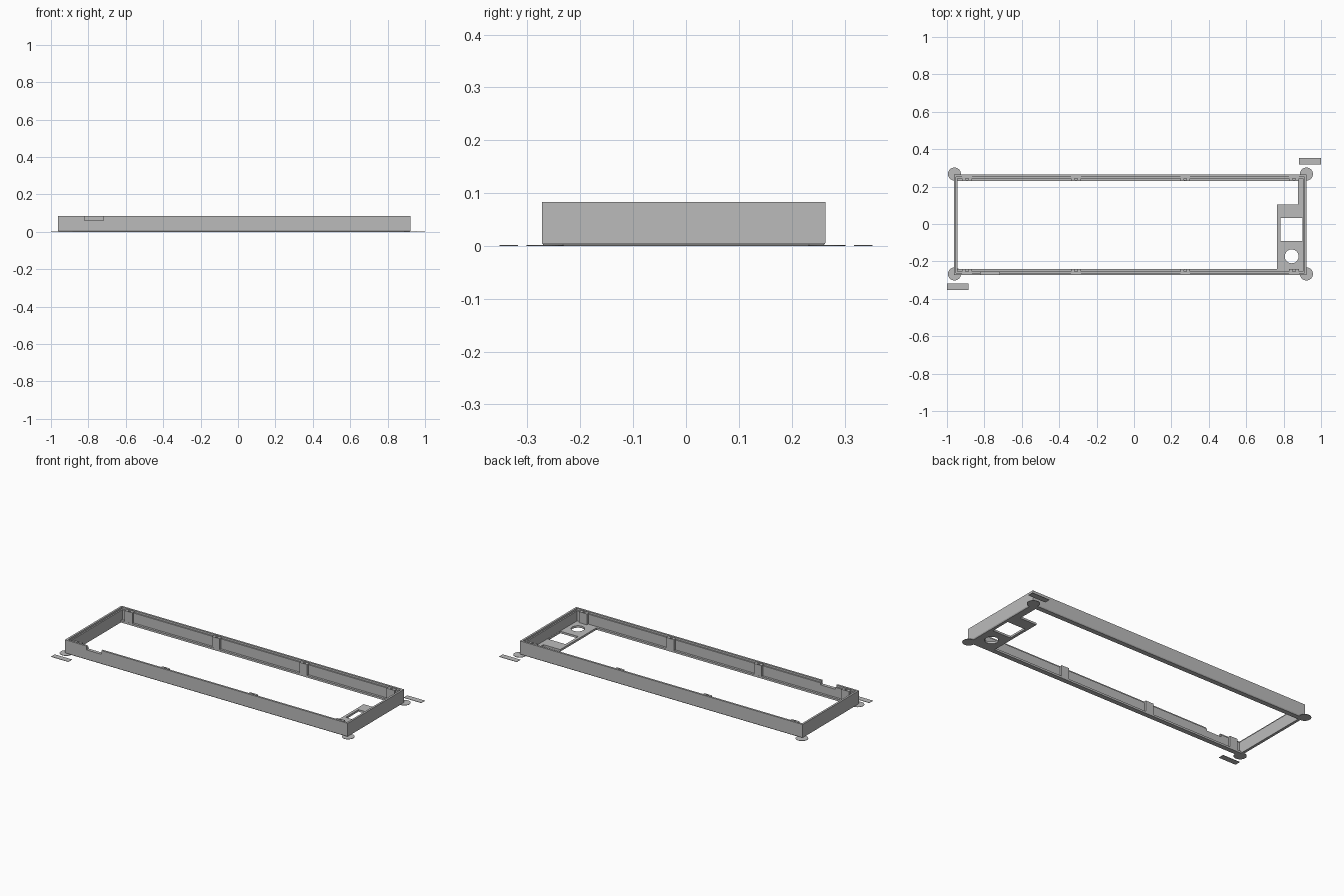
import bpy, bmesh, math

if "Cube" in bpy.data.objects:
    bpy.data.objects.remove(bpy.data.objects["Cube"])

grey = bpy.data.materials.new("plain_grey")
grey.diffuse_color = (0.5, 0.5, 0.5, 1)
grey.use_nodes = True
grey.node_tree.nodes["Principled BSDF"].inputs["Base Color"].default_value = grey.diffuse_color

X0, X1, Y0, Y1, H = -0.963, 0.923, -0.273, 0.264, 0.083
WALL, INNER = 0.020, 0.033      # wall thickness, inner edge of the long flanges


def finish(name, bm):
    bmesh.ops.recalc_face_normals(bm, faces=bm.faces)
    me = bpy.data.meshes.new(name)
    bm.to_mesh(me)
    bm.free()
    ob = bpy.data.objects.new(name, me)
    bpy.context.collection.objects.link(ob)
    me.materials.append(grey)
    return ob


def prism(name, pts, z0, z1):
    bm = bmesh.new()
    f = bm.faces.new([bm.verts.new((x, y, z0)) for x, y in pts])
    r = bmesh.ops.extrude_face_region(bm, geom=[f])
    verts = [v for v in r["geom"] if isinstance(v, bmesh.types.BMVert)]
    bmesh.ops.translate(bm, verts=verts, vec=(0, 0, z1 - z0))
    return finish(name, bm)


def box(name, x0, x1, y0, y1, z0, z1):
    return prism(name, [(x0, y0), (x1, y0), (x1, y1), (x0, y1)], z0, z1)


def disc(name, x, y, r, z0, z1, n=32):
    pts = [(x + r * math.cos(2 * math.pi * i / n), y + r * math.sin(2 * math.pi * i / n))
           for i in range(n)]
    return prism(name, pts, z0, z1)


def cut(ob, cutter):
    m = ob.modifiers.new("cut", "BOOLEAN")
    m.operation, m.solver, m.object = "DIFFERENCE", "EXACT", cutter
    bpy.context.view_layer.update()
    me = bpy.data.meshes.new_from_object(ob.evaluated_get(bpy.context.evaluated_depsgraph_get()))
    ob.modifiers.clear()
    ob.data = me
    bpy.data.objects.remove(cutter)


# rectangular wall with chamfered foot and stepped rim
profile = [(0.004, 0), (0, 0.006), (0, H), (0.012, H), (0.012, 0.072), (WALL, 0.072), (WALL, 0)]
bm = bmesh.new()
rings = [[bm.verts.new(p) for p in ((X0 + d, Y0 + d, z), (X1 - d, Y0 + d, z),
                                    (X1 - d, Y1 - d, z), (X0 + d, Y1 - d, z))]
         for d, z in profile]
for a, b in zip(rings, rings[1:] + rings[:1]):
    for i in range(4):
        j = (i + 1) % 4
        bm.faces.new((a[i], a[j], b[j], b[i]))
frame = finish("frame_wall", bm)

# notch in the front wall
cut(frame, box("notch_cutter", -0.82, -0.72, Y0 - 0.02, Y0 + 0.05, 0.06, 0.12))

# flanges and screw posts on both long sides
for side, edge, s in (("front", Y0, 1), ("back", Y1, -1)):
    ya, yb = sorted((edge + s * WALL, edge + s * INNER))
    box(side + "_flange", X0 + WALL, X1 - WALL, ya, yb, 0, 0.012)
    for k, x in enumerate((-0.893, -0.31, 0.274, 0.855)):
        pa, pb = sorted((edge + s * 0.012, edge + s * INNER))
        post = box(f"{side}_post_{k + 1}", x - 0.026, x + 0.026, pa, pb, 0.0121, 0.078)
        cut(post, disc("hole_cutter", x, edge + s * 0.0225, 0.008, 0.03, 0.1, 16))

# floor plate at the right end with a square and a round opening
xr, yf, yb = X1 - WALL, Y0 + INNER, Y1 - INNER
plate = prism("floor_plate", [(0.765, yf), (xr, yf), (xr, yb), (0.877, yb),
                              (0.877, 0.105), (0.765, 0.105)], 0, 0.012)
cut(plate, box("square_cutter", 0.782, 0.902, -0.09, 0.031, -0.05, 0.05))
cut(plate, disc("round_cutter", 0.843, -0.173, 0.037, -0.05, 0.05))

# thin corner pads and loose strips
for i, (x, y) in enumerate(((-0.96, -0.267), (0.922, -0.267), (-0.96, 0.267), (0.922, 0.267))):
    disc(f"corner_pad_{i + 1}", x, y, 0.035, 0, 0.002)
box("front_strip", -1, -0.885, -0.353, -0.318, 0, 0.002)
box("back_strip", 0.882, 1, 0.318, 0.353, 0, 0.002)
